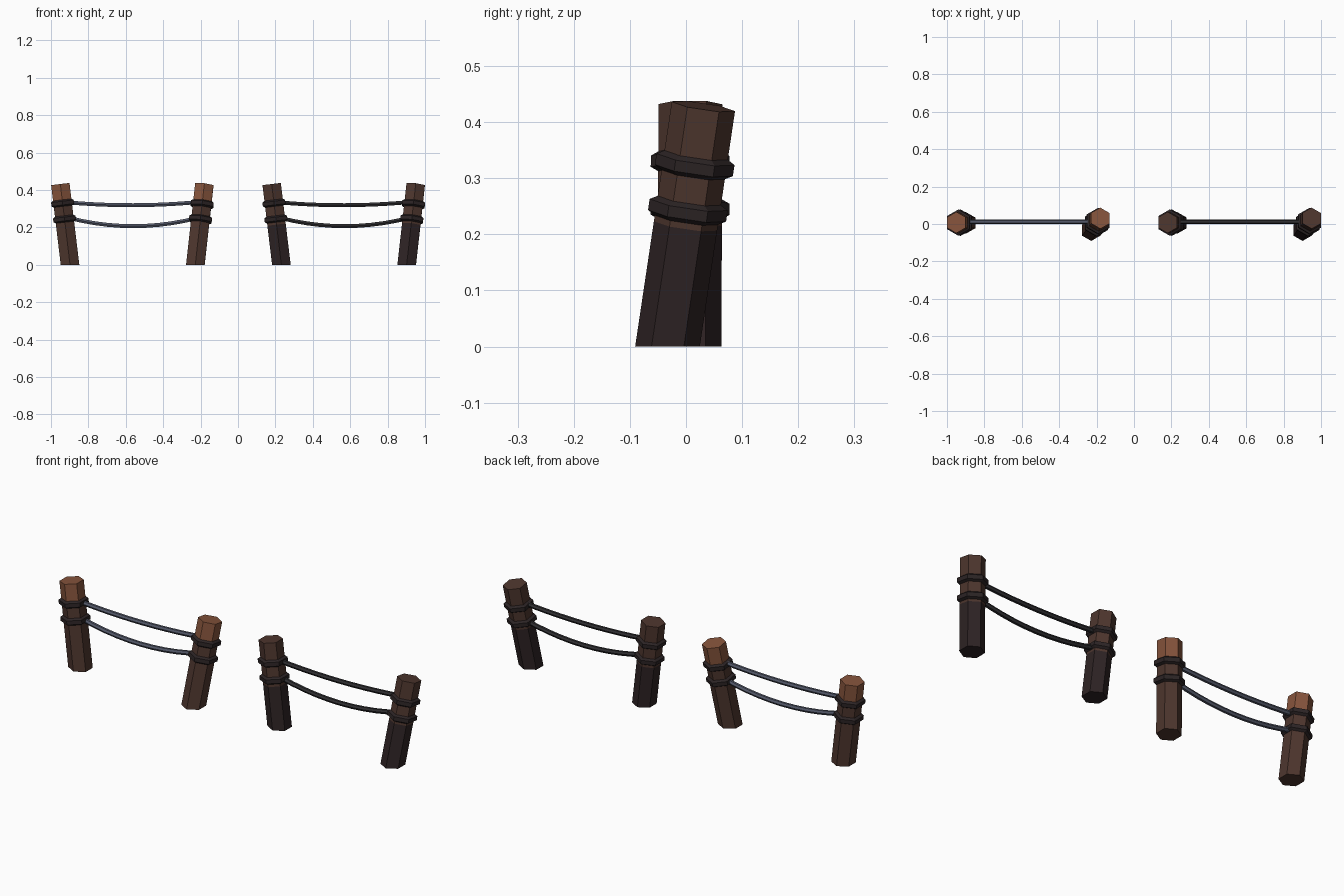
import bpy, bmesh, math
from mathutils import Vector

if "Cube" in bpy.data.objects:
    bpy.data.objects.remove(bpy.data.objects["Cube"])


def material(name, srgb):
    m = bpy.data.materials.new(name)
    lin = [((c / 255 + 0.055) / 1.055) ** 2.4 for c in srgb]
    m.diffuse_color = (*lin, 1)
    m.use_nodes = True
    m.node_tree.nodes["Principled BSDF"].inputs["Base Color"].default_value = m.diffuse_color
    return m


ORANGE = material("warm wood", (134, 84, 60))
BROWN = material("brown wood", (78, 54, 46))
DARK = material("dark wood", (46, 35, 36))
BAND = material("dark binding", (44, 36, 37))
STEEL = material("blue grey rope", (84, 89, 106))
BLACK = material("charcoal rope", (48, 47, 50))


def finish(bm, name, mats):
    bmesh.ops.recalc_face_normals(bm, faces=bm.faces)
    me = bpy.data.meshes.new(name)
    bm.to_mesh(me)
    bm.free()
    for m in mats:
        me.materials.append(m)
    ob = bpy.data.objects.new(name, me)
    bpy.context.collection.objects.link(ob)
    return ob


def skin(bm, rings, closed=False):
    """Join successive vertex rings with quads; cap the ends if open."""
    pairs = list(zip(rings, rings[1:]))
    if closed:
        pairs.append((rings[-1], rings[0]))
    for a, b in pairs:
        n = len(a)
        for i in range(n):
            bm.faces.new((a[i], a[(i + 1) % n], b[(i + 1) % n], b[i]))
    if not closed:
        bm.faces.new(rings[0])
        bm.faces.new(rings[-1])


def hex_dirs(axis):
    """Six directions around a leaning axis, with corners towards +-y."""
    q = Vector((0, 0, 1)).rotation_difference(axis)
    angles = [math.radians(90 + 60 * k) for k in range(6)]
    return [q @ Vector((math.cos(a), math.sin(a), 0)) for a in angles]


def post(name, base, top, split, mats, r=0.057):
    axis = (top - base).normalized()
    dirs = hex_dirs(axis)
    bm = bmesh.new()
    rings = []
    # bottom cut flat on the ground
    foot = [base + d * r for d in dirs]
    rings.append([bm.verts.new(p - axis * (p.z / axis.z)) for p in foot])
    mid = base + axis * (split / axis.z)
    for c in (mid, top):
        rings.append([bm.verts.new(c + d * r) for d in dirs])
    skin(bm, rings)
    # upper wood has the lighter colour
    for f in bm.faces:
        f.material_index = int(f.calc_center_median().z > split)
    finish(bm, name, mats)


def binding(name, base, top, z, major=0.053, minor=0.02):
    axis = (top - base).normalized()
    c = base + axis * (z / axis.z)
    bm = bmesh.new()
    rings = []
    for d in hex_dirs(axis):
        ring = []
        for k in range(6):
            a = math.radians(30 + 60 * k)
            ring.append(bm.verts.new(c + d * (major + minor * math.cos(a))
                                     + axis * minor * math.sin(a)))
        rings.append(ring)
    skin(bm, rings, closed=True)
    finish(bm, name, [BAND])


def rope(name, x0, x1, z0, z1, sag, y, mat, r=0.012, steps=10):
    bm = bmesh.new()
    rings = []
    for i in range(steps + 1):
        t = i / steps
        c = Vector((x0 + (x1 - x0) * t, y,
                    z0 + (z1 - z0) * t - 4 * sag * t * (1 - t)))
        slope = (z1 - z0 - 4 * sag * (1 - 2 * t)) / (x1 - x0)
        up = Vector((-slope, 0, 1)).normalized()
        ring = []
        for k in range(6):
            a = math.radians(60 * k)
            ring.append(bm.verts.new(c + Vector((0, 1, 0)) * r * math.cos(a)
                                     + up * r * math.sin(a)))
        rings.append(ring)
    skin(bm, rings)
    finish(bm, name, [mat])


# two fence sections: a light one on the left, a dark one on the right
sections = [
    ("light", 0.0, 0.335, [BROWN, ORANGE], STEEL),
    ("dark", 1.13, 0.215, [DARK, BROWN], BLACK),
]
for tag, dx, split, wood, rope_mat in sections:
    posts = [
        ("left", Vector((-0.898 + dx, 0.006, 0)),
         Vector((-0.95 + dx, 0.008, 0.432)), (0.33, 0.245)),
        ("right", Vector((-0.228 + dx, -0.033, 0)),
         Vector((-0.18 + dx, 0.031, 0.428)), (0.324, 0.243)),
    ]
    for side, base, top, heights in posts:
        post(f"{tag}_{side}_post", base, top, split, wood)
        for level, z in zip(("upper", "lower"), heights):
            binding(f"{tag}_{side}_{level}_binding", base, top, z)
    # sagging ropes between the bindings
    rope(f"{tag}_upper_rope", -0.91 + dx, -0.21 + dx, 0.334, 0.336, 0.016,
         0.012, rope_mat)
    rope(f"{tag}_lower_rope", -0.90 + dx, -0.22 + dx, 0.25, 0.25, 0.043,
         0.012, rope_mat)
